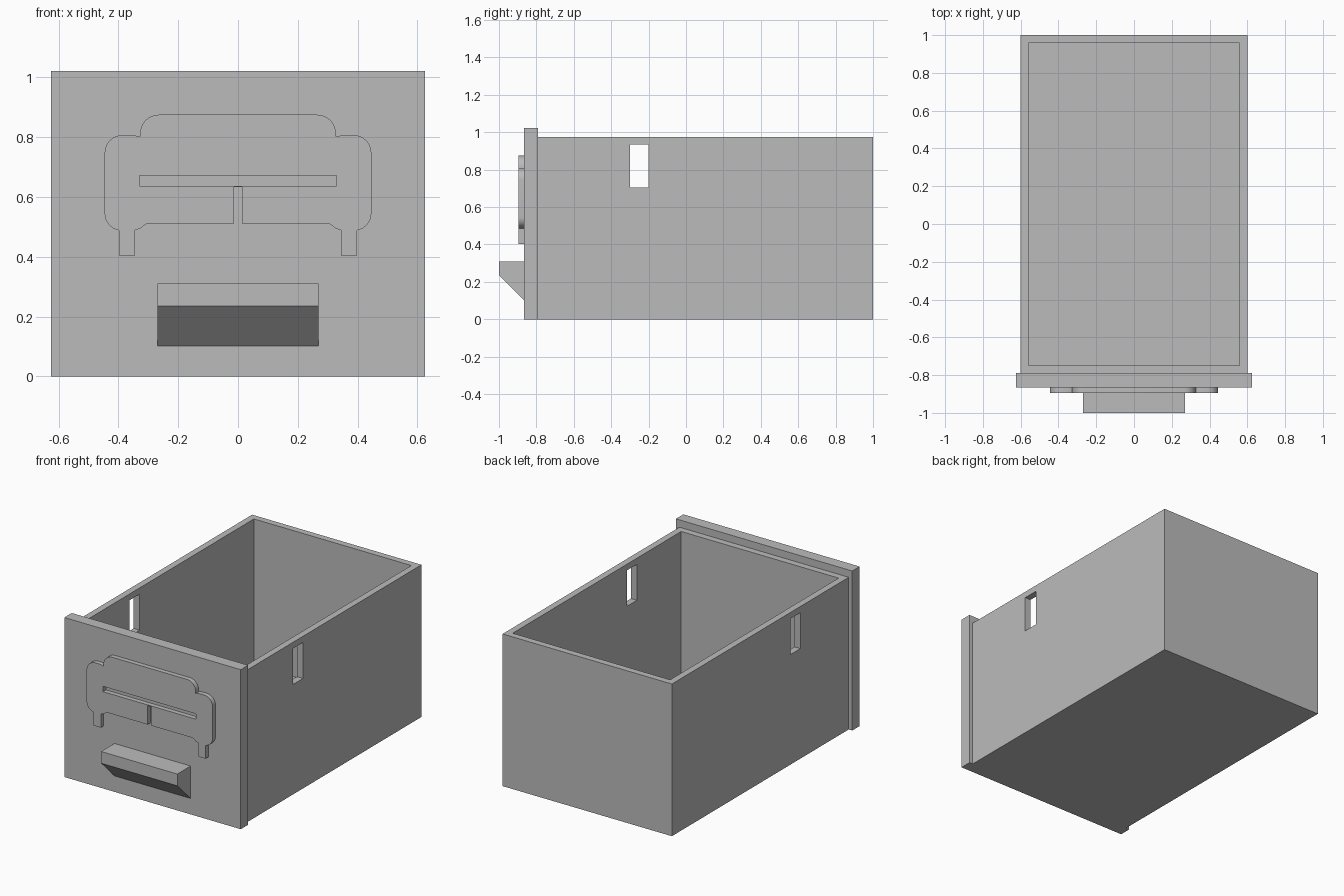
import bpy, bmesh
from math import cos, sin, radians
from mathutils import Matrix, Vector

if "Cube" in bpy.data.objects:
    bpy.data.objects.remove(bpy.data.objects["Cube"], do_unlink=True)

grey = bpy.data.materials.new("grey_plastic")
grey.use_nodes = True
grey.diffuse_color = (0.5, 0.5, 0.5, 1)
grey.node_tree.nodes["Principled BSDF"].inputs["Base Color"].default_value = (0.5, 0.5, 0.5, 1)


def add_object(name, mesh):
    obj = bpy.data.objects.new(name, mesh)
    bpy.context.scene.collection.objects.link(obj)
    mesh.materials.clear()
    mesh.materials.append(grey)
    return obj


def from_bmesh(name, bm):
    bmesh.ops.recalc_face_normals(bm, faces=bm.faces)
    mesh = bpy.data.meshes.new(name)
    bm.to_mesh(mesh)
    bm.free()
    return add_object(name, mesh)


def box_bmesh(low, high):
    low, high = Vector(low), Vector(high)
    bm = bmesh.new()
    bmesh.ops.create_cube(bm, size=1, matrix=Matrix.Translation((low + high) / 2)
                          @ Matrix.Diagonal((*(high - low), 1)))
    return bm


def arc(cx, cz, rx, rz, start, end, steps=8):
    angles = [radians(start + (end - start) * i / steps) for i in range(steps + 1)]
    return [(cx + rx * cos(a), cz + rz * sin(a)) for a in angles]


# Open-topped tray: inset the top face, then sink it to the floor
bm = box_bmesh((-0.6, -0.79, 0), (0.6, 1, 0.975))
top = max(bm.faces, key=lambda f: f.calc_center_median().z)
bmesh.ops.inset_region(bm, faces=[top], thickness=0.042, use_even_offset=True)
cavity = bmesh.ops.extrude_face_region(bm, geom=[top])["geom"]
bmesh.ops.delete(bm, geom=[top], context="FACES_ONLY")
bmesh.ops.translate(bm, vec=(0, 0, -0.935),
                    verts=[v for v in cavity if isinstance(v, bmesh.types.BMVert)])
tray = from_bmesh("drawer_tray", bm)

# Slots through both side walls
slot = from_bmesh("slot_cutter", box_bmesh((-0.7, -0.3, 0.705), (0.7, -0.2, 0.935)))
slot.hide_render = True
slot.hide_viewport = True
slot.display_type = "WIRE"
cut = tray.modifiers.new("side_slots", "BOOLEAN")
cut.operation = "DIFFERENCE"
cut.solver = "EXACT"
cut.object = slot

# Front panel
from_bmesh("front_panel", box_bmesh((-0.625, -0.865, 0), (0.625, -0.79, 1.022)))

# Wedge handle: side profile extruded across x
bm = bmesh.new()
profile = [(-0.865, 0.31), (-1, 0.31), (-1, 0.235), (-0.865, 0.102)]
side = bm.faces.new([bm.verts.new((-0.27, y, z)) for y, z in profile])
moved = bmesh.ops.extrude_face_region(bm, geom=[side])["geom"]
bmesh.ops.translate(bm, vec=(0.54, 0, 0),
                    verts=[v for v in moved if isinstance(v, bmesh.types.BMVert)])
from_bmesh("handle", bm)

# Raised sofa emblem: half outline mirrored, with a long slot between back and seat
half = [(0.014, 0.633), (0.014, 0.511), (0.305, 0.511), (0.328, 0.494), (0.346, 0.488),
        (0.346, 0.402), (0.396, 0.402), (0.396, 0.486)]
half += arc(0.39, 0.545, 0.056, 0.057, -80, 0)
half += arc(0.386, 0.747, 0.06, 0.06, 0, 90)
half += [(0.35, 0.807), (0.327, 0.801)]
half += arc(0.265, 0.813, 0.062, 0.062, 0, 90)
outline = half + [(-x, z) for x, z in reversed(half)]
seat_gap = [(-0.33, 0.637), (0.33, 0.637), (0.33, 0.671), (-0.33, 0.671)]

curve = bpy.data.curves.new("emblem_outline", "CURVE")
curve.dimensions = "2D"
curve.fill_mode = "BOTH"
curve.extrude = 0.015
for points in (outline, seat_gap):
    spline = curve.splines.new("POLY")
    spline.points.add(len(points) - 1)
    for point, (x, z) in zip(spline.points, points):
        point.co = (x, z, 0, 1)
    spline.use_cyclic_u = True
helper = bpy.data.objects.new("emblem_outline", curve)
bpy.context.scene.collection.objects.link(helper)
bpy.context.view_layer.update()
mesh = bpy.data.meshes.new_from_object(helper.evaluated_get(bpy.context.evaluated_depsgraph_get()))
bpy.data.objects.remove(helper, do_unlink=True)
bm = bmesh.new()
bm.from_mesh(mesh)
bmesh.ops.remove_doubles(bm, verts=bm.verts, dist=0.0005)
bmesh.ops.transform(bm, verts=bm.verts,
                    matrix=Matrix.Translation((0, -0.88, 0)) @ Matrix.Rotation(radians(90), 4, "X"))
for face in bm.faces:
    face.smooth = False
emblem = from_bmesh("sofa_emblem", bm)

# Smooth the rounded emblem edges, keeping corners crisp
bpy.ops.object.select_all(action="DESELECT")
emblem.select_set(True)
bpy.context.view_layer.objects.active = emblem
bpy.ops.object.shade_smooth_by_angle(angle=radians(25))
